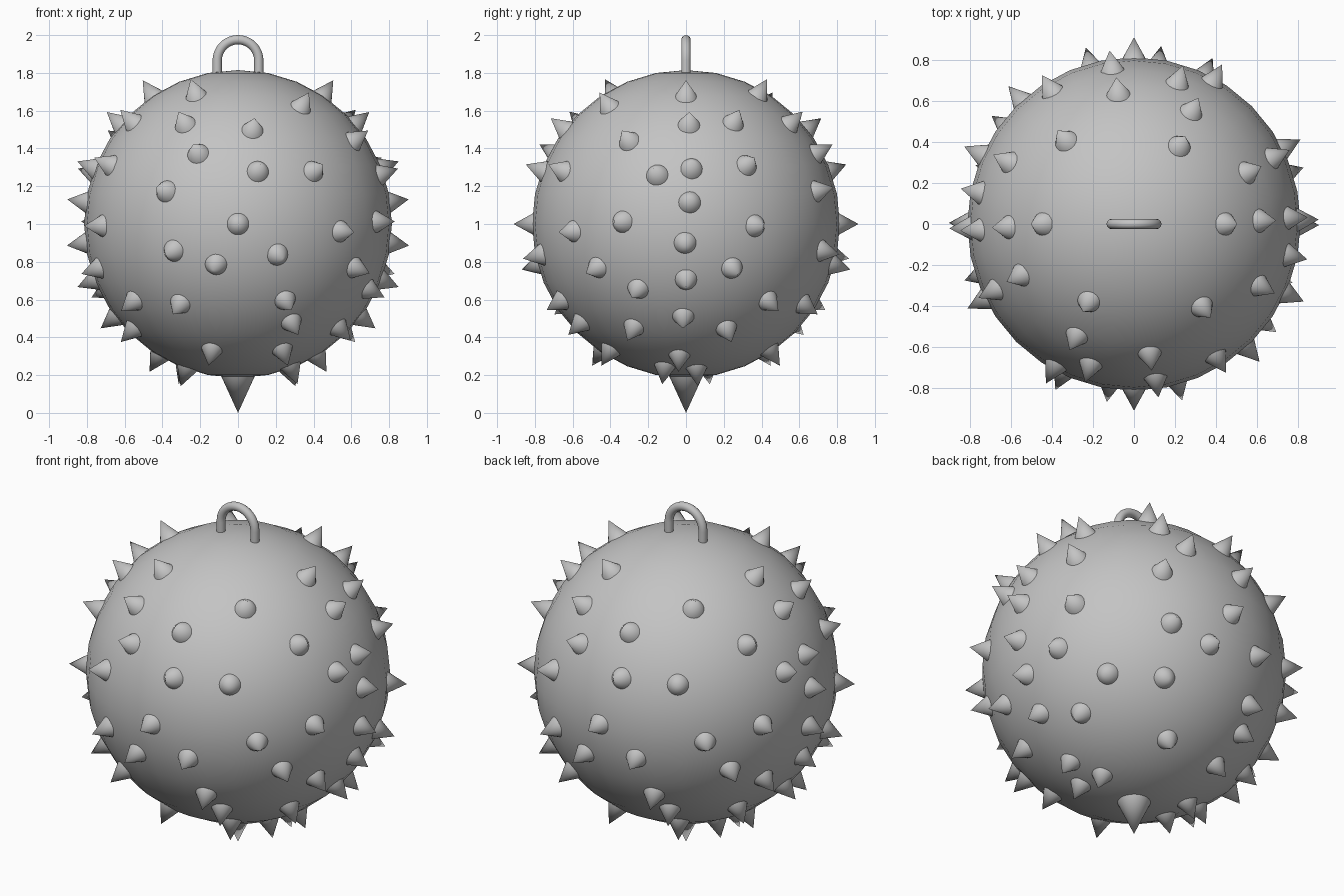
import bpy, bmesh, math
from mathutils import Vector, Matrix

if "Cube" in bpy.data.objects:
    bpy.data.objects.remove(bpy.data.objects["Cube"])

R = 0.815                      # ball radius
C = Vector((0, 0, 1))          # ball centre

metal = bpy.data.materials.new("grey_metal")
metal.diffuse_color = (0.55, 0.55, 0.55, 1)
metal.use_nodes = True
metal.node_tree.nodes["Principled BSDF"].inputs["Base Color"].default_value = metal.diffuse_color


def finish(bm, name):
    me = bpy.data.meshes.new(name)
    bm.to_mesh(me)
    bm.free()
    ob = bpy.data.objects.new(name, me)
    bpy.context.collection.objects.link(ob)
    me.materials.append(metal)
    bpy.ops.object.select_all(action='DESELECT')
    ob.select_set(True)
    bpy.context.view_layer.objects.active = ob
    bpy.ops.object.shade_smooth_by_angle(angle=math.radians(40))
    return ob


def add_spike(bm, direction, base_r, start, tip, sides):
    """Cone along direction, from distance start to distance tip."""
    d = direction.normalized()
    rot = d.to_track_quat('Z', 'Y').to_matrix().to_4x4()
    m = Matrix.Translation(C + d * (start + tip) / 2) @ rot
    bmesh.ops.create_cone(bm, cap_ends=True, segments=sides, radius1=base_r,
                          radius2=0, depth=tip - start, matrix=m)


# Ball
bm = bmesh.new()
bmesh.ops.create_uvsphere(bm, u_segments=32, v_segments=16, radius=R,
                          matrix=Matrix.Translation(C))
finish(bm, "ball")

# Spikes seen from the right: (y, height above centre)
side = [(0, .70), (.016, .545), (.03, .305), (.02, .12), (-.005, -.105),
        (0, -.307), (-.015, -.508), (-.037, -.72), (-.116, -.78), (.058, -.79),
        (.26, .556), (.333, .323), (-.159, .27), (-.312, .455), (-.349, .012),
        (-.62, -.04), (-.487, -.24), (-.265, -.357), (-.286, -.568),
        (.38, -.01), (.254, -.243), (.45, -.423), (.222, -.575)]
# Spikes seen from the front: (x, height above centre)
front = [(0, 0), (.11, .29), (.08, .515), (.415, .29), (.345, .64),
         (-.23, .705), (-.29, .547), (-.22, .386), (-.397, .18),
         (-.354, -.148), (-.122, -.222), (.217, -.169), (.26, -.42),
         (.293, -.54), (-.317, -.44), (-.143, -.69), (.243, -.69)]


def depth(a, b):
    return math.sqrt(max(0.84 ** 2 - a * a - b * b, 0))


dirs = [Vector((depth(y, z), y, z)) for y, z in side]
dirs += [Vector((x, -depth(x, z), z)) for x, z in front]

# The pattern repeats after half a turn about the vertical axis
bm = bmesh.new()
for d in dirs:
    for s in (1, -1):
        add_spike(bm, Vector((d.x * s, d.y * s, d.z)), 0.062, 0.80, 0.913, 20)
finish(bm, "spikes")

# Large spike at the bottom
bm = bmesh.new()
add_spike(bm, Vector((0, 0, -1)), 0.096, 0.79, 1.0, 32)
finish(bm, "bottom_spike")

# Hanging loop: half ring on two straight legs
bm = bmesh.new()
tube, ring_r, ring_z, n = 0.0245, 0.11, 1.8655, 16
path = [(ring_r, 1.77, 0)]
path += [(ring_r * math.cos(math.pi * i / 24),
          ring_z + ring_r * math.sin(math.pi * i / 24), math.pi * i / 24)
         for i in range(25)]
path += [(-ring_r, 1.77, math.pi)]
rings = []
for x, z, a in path:
    ring = []
    for k in range(n):
        t = 2 * math.pi * k / n
        o = tube * math.cos(t)
        ring.append(bm.verts.new((x + o * math.cos(a), tube * math.sin(t),
                                  z + o * math.sin(a))))
    rings.append(ring)
for r0, r1 in zip(rings, rings[1:]):
    for k in range(n):
        j = (k + 1) % n
        bm.faces.new((r0[k], r0[j], r1[j], r1[k]))
bm.faces.new(rings[0])
bm.faces.new(rings[-1])
bmesh.ops.recalc_face_normals(bm, faces=bm.faces)
finish(bm, "hanging_loop")
